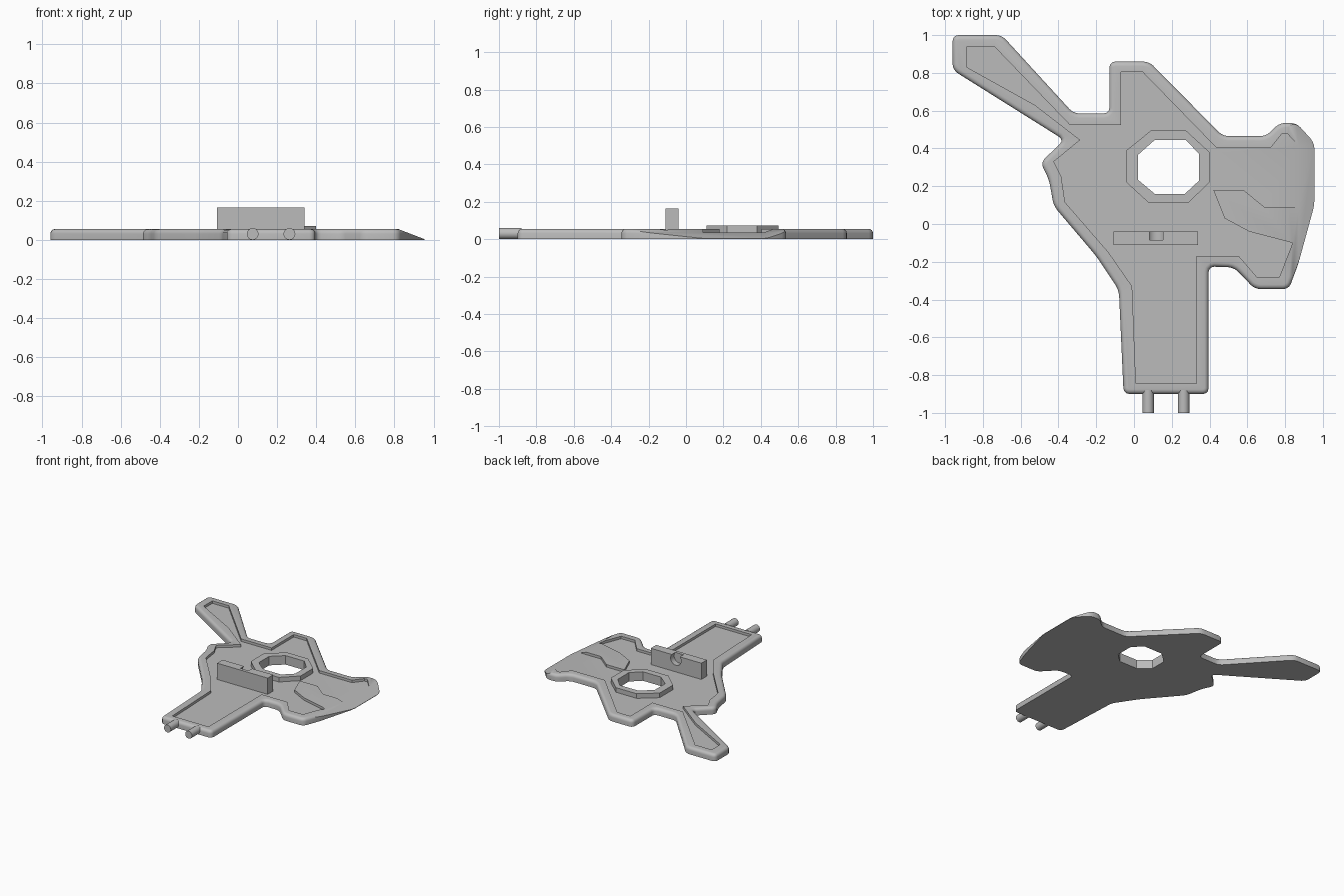
import bpy, bmesh
from math import radians
from mathutils import Matrix, Vector

if "Cube" in bpy.data.objects:
    bpy.data.objects.remove(bpy.data.objects["Cube"], do_unlink=True)

grey = bpy.data.materials.new("plain grey")
grey.use_nodes = True
grey.diffuse_color = (0.5, 0.5, 0.5, 1)
grey.node_tree.nodes["Principled BSDF"].inputs["Base Color"].default_value = (0.5, 0.5, 0.5, 1)


def finish(bm, name):
    bmesh.ops.recalc_face_normals(bm, faces=bm.faces[:])
    mesh = bpy.data.meshes.new(name)
    bm.to_mesh(mesh)
    bm.free()
    mesh.materials.append(grey)
    obj = bpy.data.objects.new(name, mesh)
    bpy.context.collection.objects.link(obj)
    return obj


def prism(name, points, low, high, corner=0, lip=0):
    """Extrude an outline upward; optionally round its corners and top edge."""
    bm = bmesh.new()
    base = bm.faces.new([bm.verts.new((x, y, low)) for x, y in points])
    new = bmesh.ops.extrude_face_region(bm, geom=[base])["geom"]
    bmesh.ops.translate(bm, vec=(0, 0, high - low),
                        verts=[g for g in new if isinstance(g, bmesh.types.BMVert)])
    if corner:
        upright = [e for e in bm.edges if abs(e.verts[0].co.z - e.verts[1].co.z) > 0.001]
        bmesh.ops.bevel(bm, geom=upright, offset=corner, segments=3, profile=0.5, affect='EDGES')
    if lip:
        top = [e for e in bm.edges if all(abs(v.co.z - high) < 1e-5 for v in e.verts)]
        bmesh.ops.bevel(bm, geom=top, offset=lip, segments=4, profile=0.5, affect='EDGES')
    return finish(bm, name)


def rod(name, center, radius, length, sides=24):
    """Cylinder lying along y."""
    bm = bmesh.new()
    bmesh.ops.create_cone(bm, cap_ends=True, segments=sides, radius1=radius, radius2=radius,
                          depth=length,
                          matrix=Matrix.Translation(Vector(center)) @ Matrix.Rotation(radians(90), 4, 'X'))
    return finish(bm, name)


def box(name, x0, x1, y0, y1, z0, z1):
    return prism(name, [(x0, y0), (x1, y0), (x1, y1), (x0, y1)], z0, z1)


def cut(obj, cutter):
    cutter.hide_render = True
    mod = obj.modifiers.new("cut", 'BOOLEAN')
    mod.operation, mod.solver, mod.object = 'DIFFERENCE', 'EXACT', cutter
    bpy.context.view_layer.update()
    result = bpy.data.meshes.new_from_object(obj.evaluated_get(bpy.context.evaluated_depsgraph_get()))
    obj.modifiers.clear()
    obj.data = result


def smooth(obj):
    bpy.ops.object.select_all(action='DESELECT')
    obj.select_set(True)
    bpy.context.view_layer.objects.active = obj
    bpy.ops.object.shade_smooth_by_angle(angle=radians(35))


FLOOR, RIM = 0.035, 0.055

# Body plate with a rounded rim
outline = [(-.96, 1), (-.7, 1), (-.32, .585), (-.13, .585), (-.13, .86), (.08, .86),
           (.47, .465), (.7, .465), (.77, .535), (.86, .535), (.955, .43), (.955, .1),
           (.87, -.21), (.82, -.345), (.64, -.345), (.53, -.23), (.395, -.225), (.395, -.9),
           (-.055, -.9), (-.08, -.35), (-.2, -.17), (-.425, .095), (-.45, .235),
           (-.495, .325), (-.37, .445), (-.96, .815)]
body = prism("body_plate", outline, 0, RIM, corner=0.03, lip=0.024)

# Sunken floor inside the rim, going round the raised tongue
recess = [(-.885, .94), (-.74, .94), (-.34, .525), (-.07, .525), (-.07, .805), (.045, .805),
          (.435, .405), (.725, .405), (.785, .48), (.81, .48), (.885, .4), (.885, .09),
          (.69, .09), (.58, .18), (.42, .18), (.48, .03), (.61, -.04), (.84, -.1),
          (.77, -.28), (.65, -.28), (.555, -.17), (.33, -.17), (.33, -.845), (.01, -.845),
          (-.01, -.33), (-.135, -.15), (-.365, .115), (-.385, .25), (-.425, .33),
          (-.285, .445), (-.525, .63), (-.885, .83)]
recess_cutter = prism("recess_cutter", recess, FLOOR, 0.2)
cut(body, recess_cutter)

# Sloping nose on the left side
bm = bmesh.new()
side = bm.faces.new([bm.verts.new((x, -.8, z)) for x, z in
                     [(.79, .0665), (.99, -.0105), (1.2, -.0105), (1.2, .2), (.79, .2)]])
new = bmesh.ops.extrude_face_region(bm, geom=[side])["geom"]
bmesh.ops.translate(bm, vec=(0, 1.6, 0), verts=[g for g in new if isinstance(g, bmesh.types.BMVert)])
nose_cutter = finish(bm, "nose_cutter")
cut(body, nose_cutter)

# Eight-sided hole with a raised collar
hole_points = [(.11, .445), (.275, .445), (.345, .37), (.345, .23),
               (.27, .16), (.11, .16), (.02, .235), (.02, .365)]
collar_points = [(.09, .495), (.275, .495), (.4, .38), (.4, .22),
                 (.285, .11), (.08, .11), (-.04, .22), (-.04, .39)]
hole_cutter = prism("hole_cutter", hole_points, -0.1, 0.2)
collar = prism("hole_collar", collar_points, FLOOR - 0.01, 0.072)
cut(body, hole_cutter)
cut(collar, hole_cutter)

# Upright block with a round notch in its back
block = box("upright_block", -.108, .34, -.11, -.04, FLOOR - 0.01, 0.165)
notch_cutter = rod("notch_cutter", (.118, -.035, .135), 0.047, 0.1)
cut(block, notch_cutter)

# Two pins at the front end
pins = [rod("front_pin_" + side, (x, -.94, .03), 0.03, 0.12)
        for side, x in (("right", .075), ("left", .263))]

for cutter in (recess_cutter, nose_cutter, hole_cutter, notch_cutter):
    bpy.data.objects.remove(cutter, do_unlink=True)
for part in [body, block] + pins:
    smooth(part)
